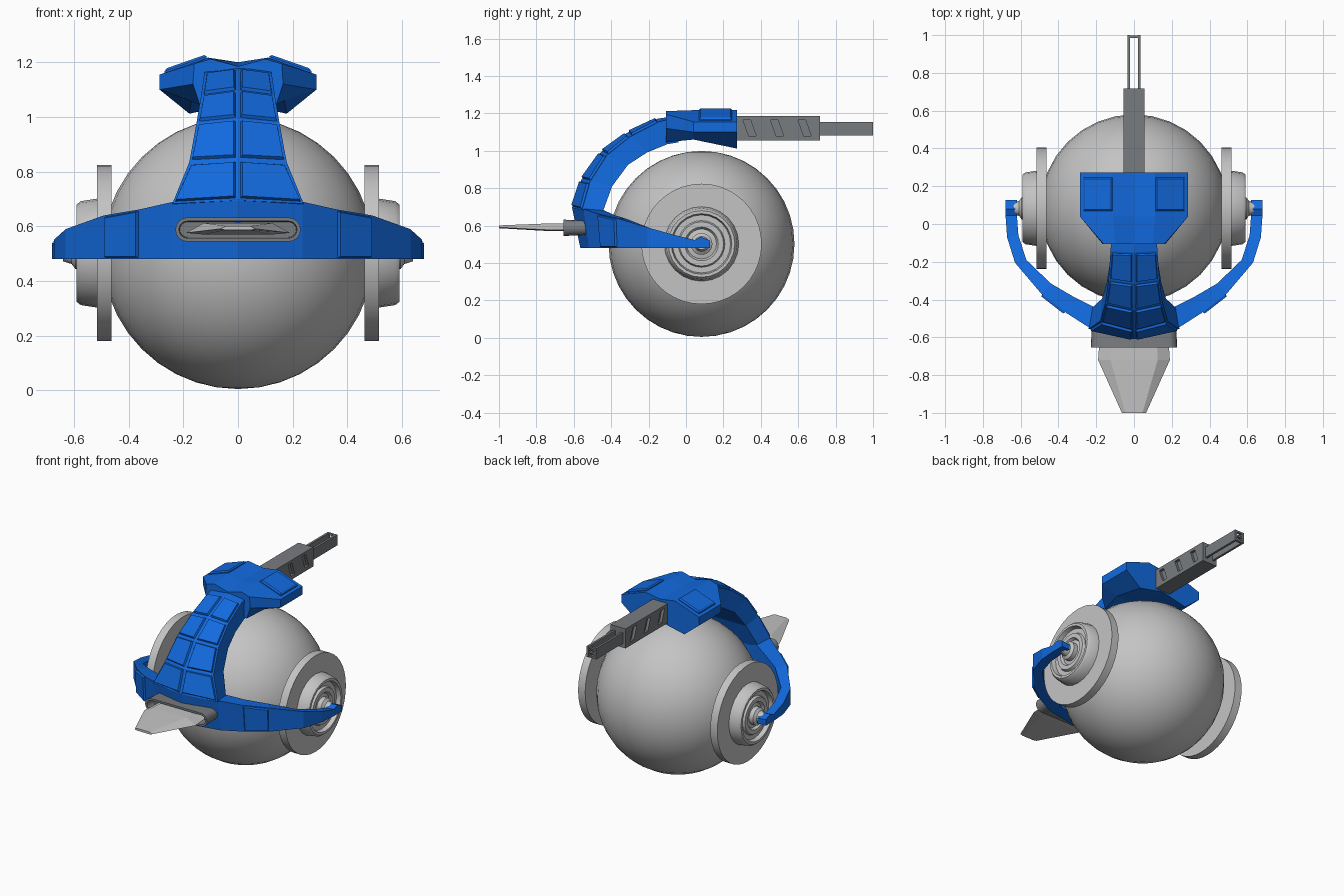
import bpy, bmesh, math
from mathutils import Vector, Matrix

cube = bpy.data.objects.get("Cube")
if cube:
    bpy.data.objects.remove(cube, do_unlink=True)


def material(name, rgb):
    m = bpy.data.materials.new(name)
    m.use_nodes = True
    m.diffuse_color = (*rgb, 1)
    m.node_tree.nodes["Principled BSDF"].inputs["Base Color"].default_value = (*rgb, 1)
    return m


BLUE = material("bright blue", (0.006, 0.145, 0.74))
LIGHT = material("light grey", (0.55, 0.55, 0.55))
DARK = material("dark grey", (0.19, 0.2, 0.215))


def finish(name, bm, mat, smooth=False):
    bmesh.ops.recalc_face_normals(bm, faces=bm.faces)
    mesh = bpy.data.meshes.new(name)
    bm.to_mesh(mesh)
    bm.free()
    mesh.materials.append(mat)
    obj = bpy.data.objects.new(name, mesh)
    bpy.context.collection.objects.link(obj)
    if smooth:
        bpy.ops.object.select_all(action='DESELECT')
        obj.select_set(True)
        bpy.context.view_layer.objects.active = obj
        bpy.ops.object.shade_smooth_by_angle(angle=math.radians(35))
    return obj


def loft(name, rings, mat, raised=lambda i, j: False, smooth=False, margin=0.014):
    """Skin closed rings of points, cap both ends and raise chosen faces as panels."""
    bm = bmesh.new()
    rows = [[bm.verts.new(p) for p in ring] for ring in rings]
    n = len(rows[0])
    panels = []
    for i in range(len(rows) - 1):
        for j in range(n):
            k = (j + 1) % n
            f = bm.faces.new((rows[i][j], rows[i][k], rows[i + 1][k], rows[i + 1][j]))
            if raised(i, j):
                panels.append(f)
    bm.faces.new(rows[0])
    bm.faces.new(rows[-1])
    bmesh.ops.recalc_face_normals(bm, faces=bm.faces)
    if panels:
        bmesh.ops.inset_individual(bm, faces=panels, thickness=margin)
        bmesh.ops.inset_individual(bm, faces=panels, thickness=0.006, depth=0.012)
    return finish(name, bm, mat, smooth)


def box(name, lo, hi, mat, shear=0.0):
    bm = bmesh.new()
    bmesh.ops.create_cube(bm, size=1)
    lo, hi = Vector(lo), Vector(hi)
    for v in bm.verts:
        z = v.co.z
        v.co = (lo + hi) / 2 + v.co * (hi - lo)
        v.co.y -= z * shear
    return finish(name, bm, mat)


def mirrored(half):
    """Complete a half ring that starts and ends on the centre line."""
    return half + [(-x, y, z) for x, y, z in half[-2:0:-1]]


# Ball body
AXLE = Vector((0, 0.083, 0.502))
bm = bmesh.new()
bmesh.ops.create_uvsphere(bm, u_segments=32, v_segments=20, radius=0.497)
bmesh.ops.translate(bm, verts=bm.verts, vec=AXLE)
finish("ball_body", bm, LIGHT, True)

# Side discs with stepped hubs and axle pins, turned around the x axis
disc = [(0.44, 0.322), (0.515, 0.322), (0.515, 0.1), (0.44, 0.1)]
hub = [(0.51, 0.2), (0.575, 0.19), (0.59, 0.178), (0.59, 0.162), (0.562, 0.155),
       (0.562, 0.125), (0.578, 0.118), (0.578, 0.09), (0.56, 0.08), (0.565, 0.058),
       (0.595, 0.058), (0.608, 0.04), (0.64, 0.03)]


def turned(name, profile, side, steps):
    rings = []
    for x, r in profile:
        rings.append([(side * x, AXLE.y + r * math.cos(a), AXLE.z + r * math.sin(a))
                      for a in (2 * math.pi * k / steps for k in range(steps))])
    loft(name, rings, LIGHT, smooth=True)


for side, label in ((1, "left"), (-1, "right")):
    turned(label + "_disc", [(0.463, 0.322), (0.515, 0.322)], side, 40)
    turned(label + "_hub", hub, side, 24)

# Wrap-around band: outer x, outer y, lean of the top, inner x, inner y, top z
half = [(0, -0.565, 0.045, 0, -0.47, 0.7),
        (0.235, -0.52, 0.03, 0.2, -0.445, 0.69),
        (0.36, -0.455, 0.015, 0.32, -0.385, 0.662),
        (0.49, -0.365, 0.005, 0.44, -0.315, 0.64),
        (0.63, -0.205, 0, 0.57, -0.19, 0.59),
        (0.672, -0.07, 0, 0.612, -0.06, 0.552),
        (0.68, 0.045, 0, 0.62, 0.045, 0.523),
        (0.68, 0.08, 0, 0.62, 0.08, 0.54),
        (0.68, 0.128, 0, 0.62, 0.128, 0.52)]
stations = [(-s[0], s[1], s[2], -s[3], s[4], s[5]) for s in half[:0:-1]] + half
rings = [[(xo, yo, 0.48), (xo, yo - lean, top), (xi, yi, top - 0.005), (xi, yi, 0.48)]
         for xo, yo, lean, xi, yi, top in stations]
mid = len(half) - 1
loft("front_band", rings, BLUE, lambda i, j: j == 0 and i in (mid + 2, mid - 3), margin=0.008)

# Curved spine: ridge y, z, half width, back y, z
spine = [(-0.61, 0.695, 0.24, -0.45, 0.66),
         (-0.56, 0.845, 0.178, -0.395, 0.81),
         (-0.455, 0.993, 0.152, -0.31, 0.925),
         (-0.315, 1.095, 0.135, -0.21, 0.99),
         (-0.15, 1.172, 0.124, -0.1, 1.035),
         (-0.06, 1.185, 0.12, -0.04, 1.045)]
rings = []
for i, (y, z, w, by, bz) in enumerate(spine):
    t = 0.34 - 0.055 * i
    ey, ez = y + (by - y) * t, z + (bz - z) * t
    rings.append([(0, y, z), (w, ey, ez), (w * 0.95, by, bz), (-w * 0.95, by, bz), (-w, ey, ez)])
loft("curved_spine", rings, BLUE, lambda i, j: i < 4 and j in (0, 4))

# Winged head block: sections from front to back
front = [(0, 1.185), (0.1, 1.212), (0.16, 1.195), (0.165, 1.12), (0.14, 1.045), (0, 1.045)]
wide = [(0, 1.2), (0.11, 1.217), (0.287, 1.155), (0.287, 1.1), (0.17, 1.06), (0, 1.06)]
back = wide[:4] + [(0.178, 1.012), (0, 1.05)]
loft("head_block", [mirrored([(x, y, z) for x, z in section])
                    for y, section in ((-0.107, front), (0.04, wide), (0.272, back))], BLUE)

# Raised plates on the head wings
for side, label in ((1, "left"), (-1, "right")):
    rings = []
    for inset, lift in ((0, -0.01), (0, 0.006), (0.008, 0.014)):
        rings.append([(side * x, y, 1.217 - (x - 0.11) * 0.35 + lift)
                      for x, y in ((0.115 + inset, 0.07 + inset), (0.268 - inset, 0.07 + inset),
                                   (0.268 - inset, 0.245 - inset), (0.115 + inset, 0.245 - inset))])
    loft(label + "_head_plate", rings, BLUE)

# Rear boom with slanted recesses
boom = box("rear_boom", (-0.055, 0.2, 1.055), (0.055, 0.717, 1.185), DARK)
for n in range(3):
    for side in (-1, 1):
        y = 0.34 + n * 0.147
        cut = box("slot_cutter", (side * 0.055 - 0.018, y - 0.02, 1.08),
                  (side * 0.055 + 0.018, y + 0.02, 1.165), DARK, 0.03)
        cut.hide_render = True
        cut.hide_set(True)
        mod = boom.modifiers.new("slot", 'BOOLEAN')
        mod.operation = 'DIFFERENCE'
        mod.solver = 'EXACT'
        mod.object = cut

# Open barrel: two rails joined at the tip
for side, label in ((1, "left"), (-1, "right")):
    a, b = sorted((side * 0.02, side * 0.035))
    box(label + "_barrel_rail", (a, 0.71, 1.083), (b, 1.0, 1.155), DARK)
for z, label in ((1.083, "lower"), (1.113, "middle"), (1.143, "upper")):
    box(label + "_barrel_tip", (-0.021, 0.985, z), (0.021, 0.999, z + 0.012), DARK)

# Mouth collar: rounded slot with a recessed opening


def slot_ring(y, grow):
    pts = []
    for k in range(18):
        a = math.pi * ((k if k < 9 else k - 1) / 8 - 0.5)
        cx = 0.185 if k < 9 else -0.185
        pts.append((cx + grow * math.cos(a), y, 0.588 + grow * math.sin(a)))
    return pts


loft("mouth_collar", [slot_ring(-0.5, 0.038), slot_ring(-0.6, 0.041), slot_ring(-0.655, 0.044),
                      slot_ring(-0.655, 0.031), slot_ring(-0.59, 0.028)], DARK, smooth=True)

# Tapered beak: y, half width, flat top half width, edge z, top z, bottom z
rings = []
for y, w, flat, edge, top, low in ((-0.58, 0.18, 0.12, 0.578, 0.612, 0.57),
                                   (-0.72, 0.19, 0.125, 0.576, 0.612, 0.57),
                                   (-1.0, 0.064, 0.045, 0.591, 0.601, 0.586)):
    rings.append(mirrored([(0, y, top), (flat, y, top), (w, y, edge), (flat, y, low), (0, y, low)]))
loft("beak", rings, LIGHT)
